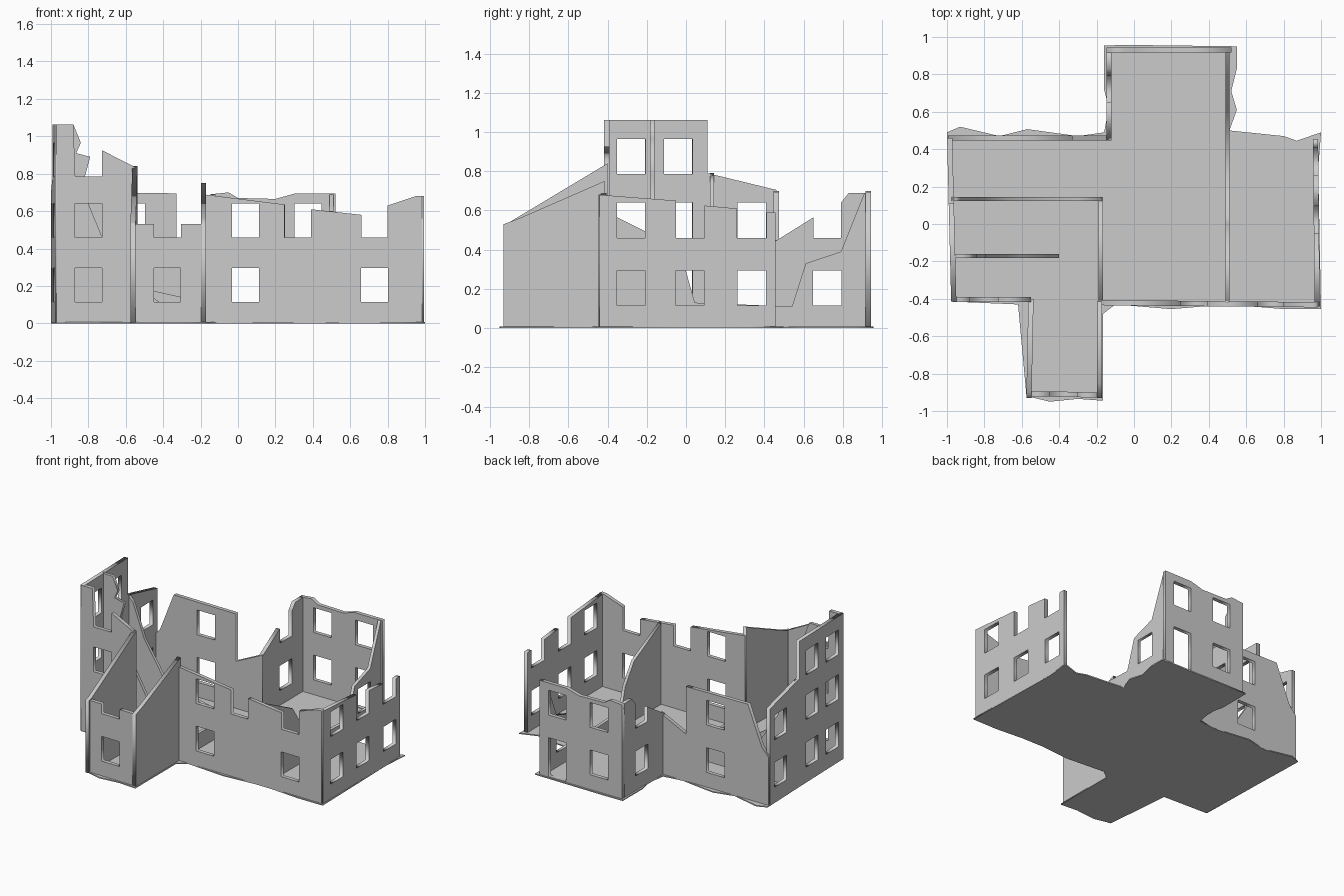
import bpy
from mathutils import Matrix, Vector

if "Cube" in bpy.data.objects:
    bpy.data.objects.remove(bpy.data.objects["Cube"])

ROWS = [(0.115, 0.295), (0.46, 0.64), (0.785, 0.965)]  # window sill / head heights
W = 0.072                                              # half window width


def win(c, *rows):
    """Window openings centred at c on the given storeys."""
    return [(c - W, c + W) + ROWS[r] for r in rows]


def slab(name, outline, holes, matrix, half):
    """Flat outline with rectangular holes, thickened by half to each side."""
    cu = bpy.data.curves.new(name, 'CURVE')
    cu.dimensions = '2D'
    cu.fill_mode = 'BOTH'
    cu.extrude = half
    loops = [outline] + [[(a, b), (c, b), (c, d), (a, d)] for a, c, b, d in holes]
    for pts in loops:
        s = cu.splines.new('POLY')
        s.points.add(len(pts) - 1)
        for p, co in zip(s.points, pts):
            p.co = (co[0], co[1], 0, 1)
        s.use_cyclic_u = True
    tmp = bpy.data.objects.new(name + "_outline", cu)
    bpy.context.collection.objects.link(tmp)
    bpy.context.view_layer.update()
    dg = bpy.context.evaluated_depsgraph_get()
    me = bpy.data.meshes.new_from_object(tmp.evaluated_get(dg))
    bpy.data.objects.remove(tmp)
    me.transform(matrix)
    me.name = name
    ob = bpy.data.objects.new(name, me)
    bpy.context.collection.objects.link(ob)
    return ob


def wall(name, axis, pos, top, holes=(), slope=0.0, half=0.014):
    """Upright wall along x or y at the other coordinate pos; top is the broken edge."""
    u = Vector((1, slope, 0)) if axis == 'x' else Vector((slope, 1, 0))
    o = Vector((0, pos, 0)) if axis == 'x' else Vector((pos, 0, 0))
    up = Vector((0, 0, 1))
    n = u.cross(up).normalized()
    m = Matrix((u, up, n)).transposed().to_4x4()
    m.translation = o
    outline = [(top[0][0], 0.003)] + top + [(top[-1][0], 0.003)]
    return slab(name, outline, holes, m, half)


# Ragged floor slab
floor = [(-1, .49), (-.93, .52), (-.72, .47), (-.57, .507), (-.3, .47), (-.16, .49), (-.135, .62),
         (-.16, .72), (-.16, .955), (0, .957), (.55, .95), (.55, .83), (.52, .71), (.55, .61),
         (.51, .5), (.8, .47), (.87, .445), (1, .49), (.985, .3), (1, -.455), (.8, -.455),
         (.5, -.43), (.2, -.455), (-.1, -.43), (-.165, -.48), (-.165, -.945), (-.3, -.935),
         (-.45, -.95), (-.575, -.92), (-.62, -.43), (-.97, -.415)]
slab("floor", floor, [], Matrix.Translation((0, 0, .004)), .004)

# Front wall, right part
wall("front_wall", 'x', -.422,
     [(-.19, .69), (.25, .635), (.25, .46), (.39, .46), (.39, .61), (.66, .58),
      (.66, .46), (.8, .46), (.8, .63), (.95, .68), (.985, .682)],
     win(.04, 0, 1) + win(.73, 0), slope=-.01)

# Right wall
wall("right_wall", 'y', .975,
     [(-.44, .68), (-.05, .65), (-.05, .46), (.095, .46), (.095, .625), (.26, .61),
      (.26, .46), (.41, .46), (.41, .59), (.455, .59)],
     win(-.28, 0, 1) + win(.02, 0) + win(.335, 0), slope=-.01)

# Tall left wall
wall("left_wall", 'y', -.974,
     [(-.415, 1.062), (.11, 1.062), (.11, .79), (.46, .705)],
     win(-.28, 0, 1, 2) + win(-.04, 0, 1, 2) + win(.335, 0, 1), slope=-.025)

# Front wall, left part
wall("front_left_wall", 'x', -.403,
     [(-.97, 1.062), (-.88, 1.062), (-.87, .785), (-.727, .785), (-.727, .925), (-.55, .835)],
     win(-.8, 0, 1))

# Front wing
wall("front_wing_left_wall", 'y', -.543, [(-.93, .53), (-.9, .54), (-.4, .84)], slope=.02)
wall("front_wing_front_wall", 'x', -.918,
     [(-.565, .53), (-.45, .53), (-.45, .46), (-.305, .46), (-.305, .53), (-.175, .53)],
     win(-.378, 0), slope=-.02)
wall("front_wing_right_wall", 'y', -.184, [(-.93, .53), (-.85, .56), (-.415, .75)])

# Back wall, left part
wall("back_left_wall", 'x', .46,
     [(-.995, .36), (-.94, .42), (-.83, .70), (-.33, .695), (-.33, .35), (-.12, .45)],
     win(-.57, 0, 1))

# Back wing
wall("back_wing_left_wall", 'y', -.133,
     [(.45, .44), (.65, .565), (.65, .46), (.79, .46), (.79, .64), (.83, .69), (.94, .69)],
     win(.72, 0))
wall("back_wing_back_wall", 'x', .93,
     [(-.147, .69), (-.05, .70), (0, .67), (.2, .665), (.3, .693), (.52, .693)],
     win(.04, 0, 1) + win(.375, 1) + [(.303, .447, .012, .295)])

# Long broken wall dividing the right part and closing the back wing
wall("dividing_wall", 'y', .5,
     [(-.42, .6), (-.1, .44), (0, .29), (.045, .13), (.54, .11), (.61, .33),
      (.79, .39), (.91, .69), (.94, .69)],
     win(.72, 0), half=.011)

# Broken inner walls on the left
wall("inner_wall_front", 'x', -.172,
     [(-.97, 1.062), (-.88, 1.062), (-.84, .965), (-.865, .91), (-.79, .89), (-.82, .78),
      (-.8, .64), (-.73, .47), (-.6, .24), (-.4, .1)], half=.011)
wall("inner_wall_back", 'x', .133,
     [(-.975, .79), (-.93, .74), (-.84, .5), (-.66, .22), (-.3, .14), (-.17, .12)], half=.011)
wall("inner_wall_low", 'y', -.178, [(-.42, .12), (.144, .12)], half=.011)
